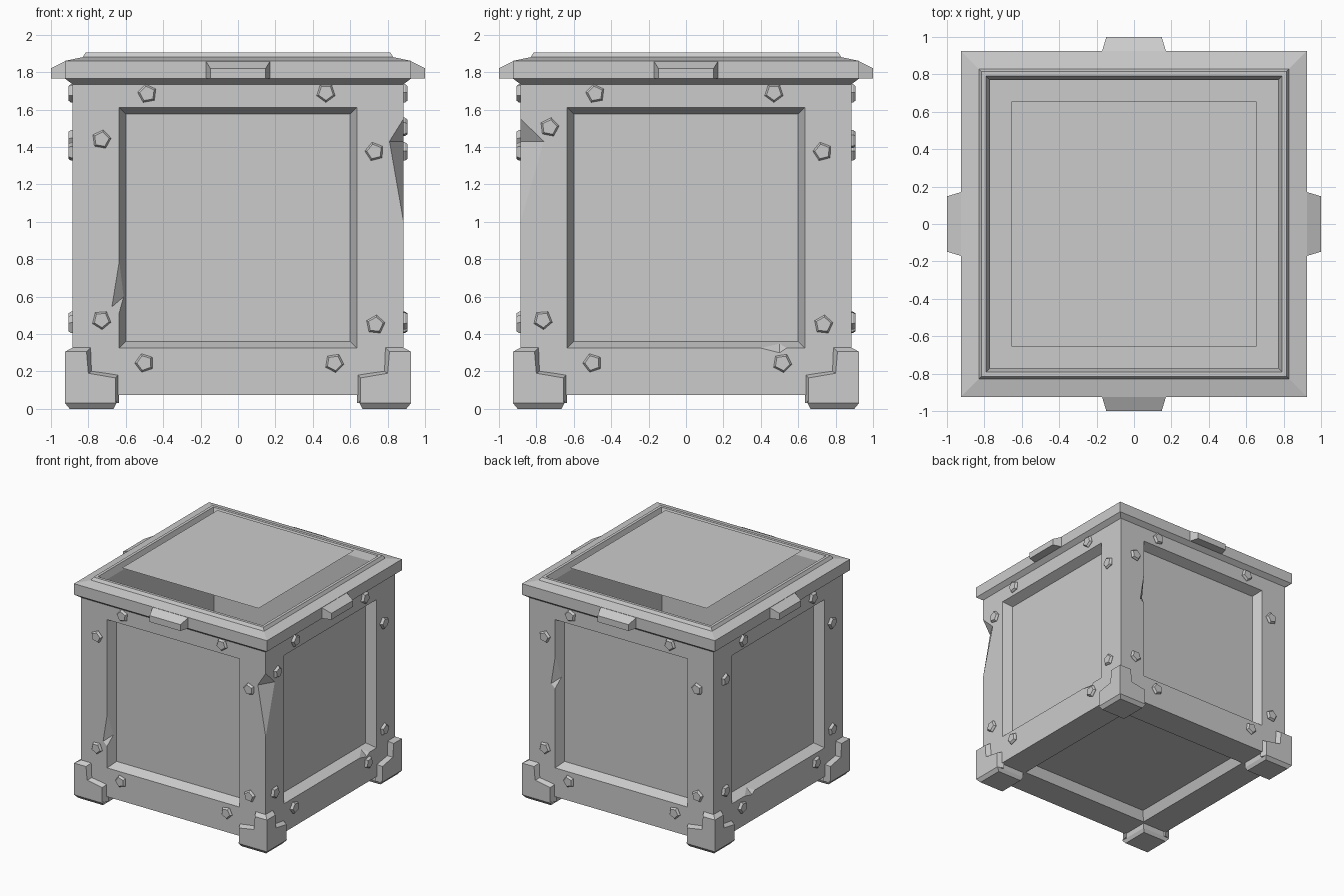
import bpy, bmesh
from math import pi, sin, cos
from mathutils import Matrix, Vector

if "Cube" in bpy.data.objects:
    bpy.data.objects.remove(bpy.data.objects["Cube"], do_unlink=True)

GREY = (0.6, 0.6, 0.6, 1)
grey = bpy.data.materials.new("plain grey")
grey.use_nodes = True
grey.diffuse_color = GREY
grey.node_tree.nodes["Principled BSDF"].inputs["Base Color"].default_value = GREY

HALF, LIP = 0.885, 0.925


def make_object(name, bm):
    bmesh.ops.recalc_face_normals(bm, faces=bm.faces)
    mesh = bpy.data.meshes.new(name)
    bm.to_mesh(mesh)
    bm.free()
    mesh.materials.append(grey)
    obj = bpy.data.objects.new(name, mesh)
    bpy.context.collection.objects.link(obj)
    return obj


def loft(bm, loops, closed=False, matrix=Matrix()):
    """Skin equal loops of points; cap the ends or join them in a ring."""
    rows = [[bm.verts.new(matrix @ Vector(p)) for p in loop] for loop in loops]
    pairs = list(zip(rows, rows[1:])) + ([(rows[-1], rows[0])] if closed else [])
    n = len(rows[0])
    for a, b in pairs:
        for i in range(n):
            j = (i + 1) % n
            bm.faces.new((a[i], a[j], b[j], b[i]))
    if not closed:
        bm.faces.new(rows[0])
        bm.faces.new(rows[-1])


def rect(x0, x1, y0, y1, z):
    return [(x0, y0, z), (x1, y0, z), (x1, y1, z), (x0, y1, z)]


def side(k):
    """Turn the front side to front, right, back, left."""
    return Matrix.Rotation(k * pi / 2, 4, "Z")


# Body: box with five recessed panels and an open hollow top
bm = bmesh.new()
loft(bm, [rect(-HALF, HALF, -HALF, HALF, z) for z in (0.075, 1.86)])
bmesh.ops.recalc_face_normals(bm, faces=bm.faces)
top = max(bm.faces, key=lambda f: f.calc_center_median().z)
panels = [f for f in bm.faces if f != top]
for width, depth in ((0.25, 0), (0.035, -0.08)):
    bmesh.ops.inset_individual(bm, faces=panels, thickness=width, depth=depth,
                               use_even_offset=True)
bmesh.ops.inset_individual(bm, faces=[top], thickness=HALF - 0.77, use_even_offset=True)
hollow = bmesh.ops.extrude_discrete_faces(bm, faces=[top])["faces"][0]
for v in hollow.verts:
    v.co.z = 0.2
for v in bm.verts:
    if v.co.z > 1.8:
        v.co.z = 1.75
body = make_object("crate_body", bm)


# Chips broken out of the frame edges
def chip(bm, k, points):
    verts = [bm.verts.new(side(k) @ Vector(p)) for p in points]
    bmesh.ops.convex_hull(bm, input=verts)


bm = bmesh.new()
chip(bm, 0, [(HALF, -HALF, 1.55), (0.81, -HALF, 1.43), (HALF, -0.76, 1.43),
             (HALF, -HALF, 1.0), (0.95, -0.95, 1.43)])
for k, z in ((0, 0.5), (2, 1.0)):
    chip(bm, k, [(-0.63, -0.89, z + 0.35), (-0.68, -0.89, z + 0.04),
                 (-0.63, -0.89, z), (-0.61, -0.83, z + 0.1),
                 (-0.6, -0.92, z + 0.1)])
for k, x in ((1, 0.36), (3, -0.5)):
    chip(bm, k, [(x, -0.89, 0.33), (x + 0.14, -0.89, 0.295), (x + 0.2, -0.89, 0.335),
                 (x + 0.14, -0.83, 0.35), (x + 0.14, -0.92, 0.36)])
cutter = make_object("chip_cutter", bm)
cutter.hide_render = True
cut = body.modifiers.new("chips", "BOOLEAN")
cut.operation, cut.solver, cut.object = "DIFFERENCE", "EXACT", cutter
bpy.context.view_layer.objects.active = body
bpy.ops.object.modifier_apply(modifier=cut.name)
bpy.data.objects.remove(cutter, do_unlink=True)

# Lid: square ring swept from its section
section = [(HALF, 1.735), (LIP, 1.765), (LIP, 1.86), (0.83, 1.88),
           (0.815, 1.905), (0.79, 1.905), (0.77, 1.85), (0.77, 1.735)]
bm = bmesh.new()
loft(bm, [rect(-r, r, -r, r, z) for r, z in section], closed=True)
make_object("lid_frame", bm)

# Lid panel: thin sheet floating just above the open ring
bm = bmesh.new()
bm.faces.new([bm.verts.new(p) for p in rect(-0.655, 0.655, -0.655, 0.655, 1.965)])
make_object("lid_panel", bm)

# Clasps: tapered blocks at the middle of each lid edge
bm = bmesh.new()
for k in range(4):
    loft(bm, [[(-w, y, 1.765), (w, y, 1.765), (w, y, z), (-w, y, z)]
              for w, y, z in ((0.172, -0.92, 1.86), (0.148, -1.0, 1.82))], matrix=side(k))
make_object("lid_clasps", bm)

# Feet: stepped plates on both sides of each corner over a chamfered block
outer = [(LIP, 0.03), (LIP, 0.305), (0.81, 0.305), (0.80, 0.19), (0.655, 0.165), (0.655, 0.03)]
inner = [(0.87, 0.03), (0.87, 0.335), (0.78, 0.335), (0.775, 0.205), (0.635, 0.185), (0.635, 0.03)]
swap = Matrix(((0, -1, 0, 0), (-1, 0, 0, 0), (0, 0, 1, 0), (0, 0, 0, 1)))
bm = bmesh.new()
for k in range(4):
    for m in (side(k), side(k) @ swap):
        loft(bm, [[(u, -d, z) for u, z in loop] for loop, d in ((outer, LIP), (inner, 0.87))],
             matrix=m)
    loft(bm, [rect(a, b, -b, -a, z) for a, b, z in
              ((0.665, 0.9, 0), (0.65, LIP, 0.03), (0.65, 0.88, 0.08))], matrix=side(k))
make_object("corner_feet", bm)

# Bolts: five-sided studs around every panel
spots = [(-0.485, 1.685), (0.47, 1.69), (-0.73, 1.44), (0.73, 1.375),
         (-0.73, 0.475), (0.735, 0.45), (-0.5, 0.245), (0.515, 0.245)]
bm = bmesh.new()
for k in range(4):
    for i, (x, z) in enumerate(spots):
        if k == 1 and i == 2:
            z += 0.065
        if k == 1 and i == 4:
            x -= 0.035
        angles = [0.5 + 1.7 * i + j * 2 * pi / 5 for j in range(5)]
        loft(bm, [[(x + r * cos(a), -y, z + r * sin(a)) for a in angles]
                  for r, y in ((0.052, 0.87), (0.052, 0.893), (0.041, 0.907))], matrix=side(k))
make_object("bolts", bm)
